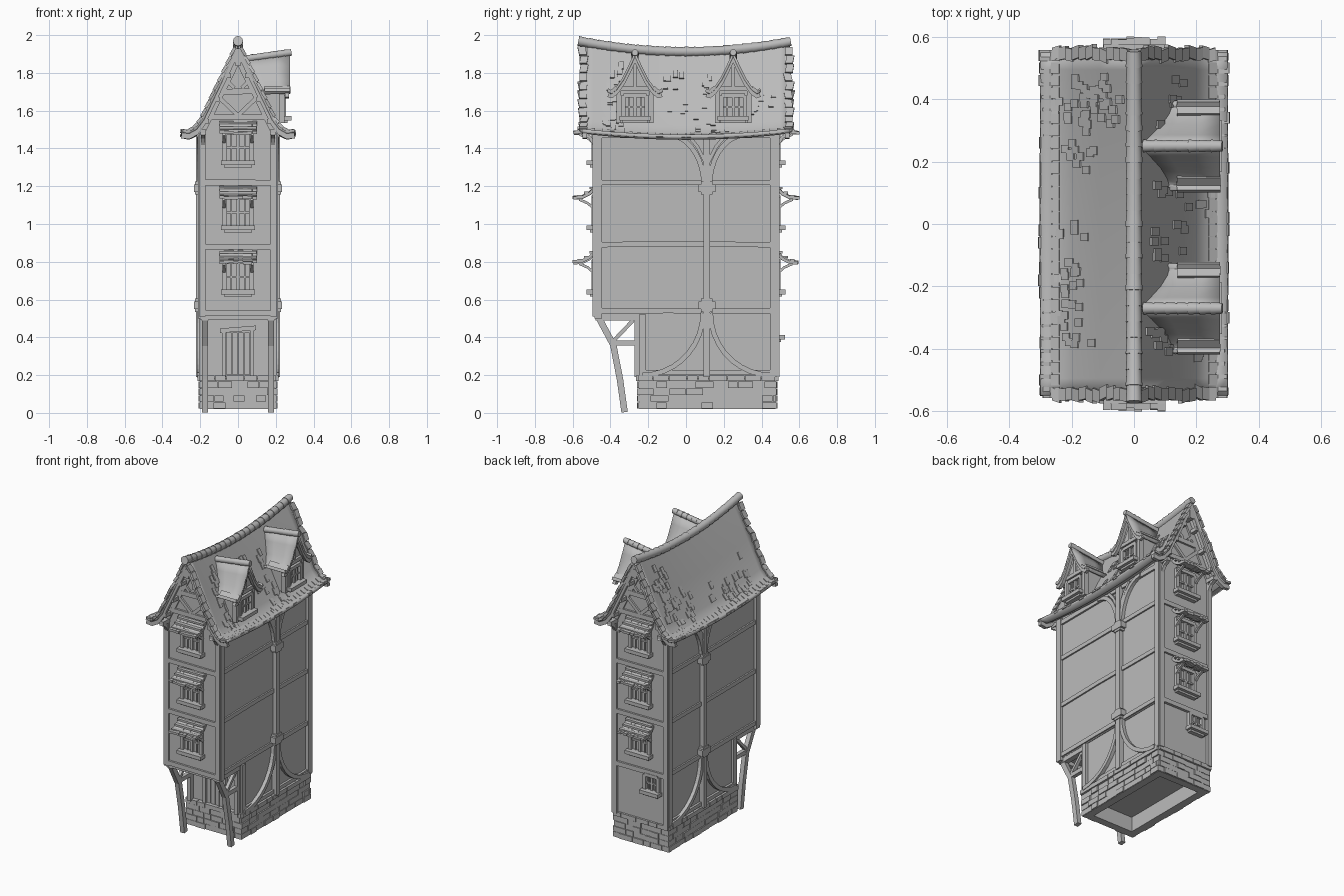
import bpy, bmesh, math, random
from mathutils import Vector, Matrix

random.seed(4)
if "Cube" in bpy.data.objects:
    bpy.data.objects.remove(bpy.data.objects["Cube"])

grey = bpy.data.materials.new("plain grey")
grey.use_nodes = True
shade = (0.5, 0.5, 0.5, 1)
grey.diffuse_color = shade
grey.node_tree.nodes["Principled BSDF"].inputs["Base Color"].default_value = shade

X, Y, Z = Vector((1, 0, 0)), Vector((0, 1, 0)), Vector((0, 0, 1))
SIDES = (1, -1)


def jitter(amount):
    return random.uniform(-amount, amount)


def finish(name, bm, smooth=False, thickness=0):
    bmesh.ops.recalc_face_normals(bm, faces=bm.faces)
    mesh = bpy.data.meshes.new(name)
    bm.to_mesh(mesh)
    bm.free()
    mesh.materials.append(grey)
    obj = bpy.data.objects.new(name, mesh)
    bpy.context.collection.objects.link(obj)
    if thickness:
        solid = obj.modifiers.new("thickness", 'SOLIDIFY')
        solid.thickness, solid.offset = thickness, 0
    if smooth:
        bpy.ops.object.select_all(action='DESELECT')
        obj.select_set(True)
        bpy.context.view_layer.objects.active = obj
        bpy.ops.object.shade_smooth_by_angle(angle=math.radians(35))
    return obj


def box(bm, lo, hi):
    lo, hi = Vector(lo), Vector(hi)
    size = Matrix.Diagonal([abs(c) for c in hi - lo]).to_4x4()
    bmesh.ops.create_cube(bm, size=1, matrix=Matrix.Translation((lo + hi) / 2) @ size)


def beam(bm, points, axis, width, depth):
    """Rectangular bar along points; depth lies along axis."""
    pts = [Vector(p) for p in points]
    rings = []
    for i, p in enumerate(pts):
        tangent = pts[min(i + 1, len(pts) - 1)] - pts[max(i - 1, 0)]
        n = tangent.cross(axis).normalized() * width / 2
        d = axis * depth / 2
        rings.append([bm.verts.new(p + c) for c in (n + d, n - d, -n - d, d - n)])
    for a, b in zip(rings, rings[1:]):
        for k in range(4):
            bm.faces.new((a[k], a[k - 1], b[k - 1], b[k]))
    bm.faces.new(rings[0])
    bm.faces.new(rings[-1])


def prism(bm, outline, direction):
    verts = [bm.verts.new(p) for p in outline]
    face = bm.faces.new(verts)
    new = bmesh.ops.extrude_face_region(bm, geom=[face])["geom"]
    bmesh.ops.translate(bm, vec=direction, verts=[v for v in new if isinstance(v, bmesh.types.BMVert)])
    if not face.is_valid:
        bm.faces.new(verts)


def sheet(bm, rows):
    grid = [[bm.verts.new(p) for p in row] for row in rows]
    for a, b in zip(grid, grid[1:]):
        for k in range(len(a) - 1):
            bm.faces.new((a[k], a[k + 1], b[k + 1], b[k]))


def ridge_tiles(bm, start, end, count, radius, height):
    """Row of overlapping tapered round tiles; height gives z along the row."""
    for i in range(count):
        p = start.lerp(end, i / count)
        q = start.lerp(end, (i + 1.12) / count) if i < count - 1 else end.copy()
        p.z, q.z = height(p), height(q)
        turn = (q - p).to_track_quat('Z', 'Y').to_matrix().to_4x4()
        bmesh.ops.create_cone(bm, cap_ends=True, segments=12, radius1=radius + jitter(.001),
                              radius2=radius * .85, depth=(q - p).length,
                              matrix=Matrix.Translation((p + q) / 2) @ turn)


# Main roof shape: steep slope, flared eaves, sagging ridge
PROFILE = [(0, 1.955), (.1, 1.745), (.19, 1.555), (.225, 1.51), (.26, 1.49), (.3, 1.495)]


def roof(x, y, lift=0):
    a = abs(x)
    for (p, zp), (q, zq) in zip(PROFILE, PROFILE[1:]):
        if a <= q or q == .3:
            z = zp + (zq - zp) * (a - p) / (q - p)
            break
    sag = (.055 - .08 * a) * (1 - (y / .56) ** 2)
    return Vector((x + math.copysign(lift * .9, x), y, z - sag + lift * .45))


bm = bmesh.new()
xs = [-p[0] for p in PROFILE[:0:-1]] + [p[0] for p in PROFILE]
sheet(bm, [[roof(x, .55 * j / 10) for x in xs] for j in range(-10, 11)])
finish("main_roof", bm, True, .02)

# Loose raised tiles, ragged eaves and ragged gable edges
bm = bmesh.new()
for s in SIDES:
    for cluster in range(16):
        cx, cy = random.uniform(.07, .2), random.uniform(-.48, .48)
        for t in range(5):
            a, y = cx + jitter(.05), cy + jitter(.04)
            beam(bm, [roof(s * a, y, .009), roof(s * (a + .02), y, .012)], Y, .01, .026)
    for i in range(28):
        y = -.54 + i * .04
        beam(bm, [roof(s * a, y, .008) for a in (.23, .26, .292 + jitter(.008))], Y, .014, .036)
    for e in SIDES:
        for i in range(11):
            a = .01 + i * .022
            beam(bm, [roof(s * a, e * (.545 + jitter(.012)), .006),
                      roof(s * (a + .02), e * .545, .01)], Y, .016, .04)
finish("roof_tiles", bm)

bm = bmesh.new()
ridge_tiles(bm, Vector((0, -.57, 0)), Vector((0, .555, 0)), 22, .027, lambda p: roof(0, p.y).z + .012)
finish("ridge_tiles", bm, True)

# Walls: tall jettied upper storeys over a shorter ground floor
bm = bmesh.new()
outline = [(-.195, .52), (.195, .52), (.195, 1.48), (0, 1.88), (-.195, 1.48)]
prism(bm, [(x, -.48, z) for x, z in outline], Y * .96)
finish("upper_walls", bm)
bm = bmesh.new()
box(bm, (-.19, -.235, .12), (.19, .475, .54))
finish("ground_floor_walls", bm)

# Stone base: hollow ring faced with uneven blocks
bm = bmesh.new()
for s in SIDES:
    box(bm, (s * .15, -.25, .02), (s * .2, .475, .185))
for y in (-.25, .425):
    box(bm, (-.16, y, .02), (.16, y + .05, .185))
for row in range(5):
    z, cap = .022 + row * .037, row == 4
    for s in SIDES:
        for start, stop, along_y in ((-.255, .48, True), (-.205, .205, False)):
            u = start
            while u < stop - .01:
                v = min(u + random.uniform(.05, .1), stop)
                out = .014 if cap else random.choice((.003, .006, .009))
                top = z + (.028 if cap else .034)
                if along_y:
                    box(bm, (s * .17, u, z), (s * (.2 + out), v - .003, top))
                else:
                    face = .475 if s > 0 else -.25
                    box(bm, (u, face - s * .03, z), (v - .003, face + s * out, top))
                u = v
finish("stone_base", bm)

# Timber frame on the long sides, with central post and curved braces
bm = bmesh.new()
for s in SIDES:
    x = s * .197
    for z in (.54, .89, 1.22):
        beam(bm, [(x, -.48, z), (x, -.1, z + jitter(.006)), (x, .48, z)], X, .028, .016)
    beam(bm, [(x, -.48, 1.47), (x, .48, 1.47)], X, .03, .02)
    for y, low in ((-.465, .5), (.465, .19)):
        beam(bm, [(x, y, low), (x, y, 1.5)], X, .038, .028)
    beam(bm, [(x, -.23, .19), (x, -.23, .52)], X, .036, .02)
    beam(bm, [(x, -.23, .215), (x, .47, .215)], X, .024, .016)
    post = s * .205
    beam(bm, [(post, .11, .19), (post, .11, 1.47)], X, .036, .035)
    for z in (.57, 1.19):
        box(bm, (s * .19, .065, z - .02), (s * .232, .155, z + .02))
        box(bm, (s * .19, .08, z - .035), (s * .228, .14, z + .035))
    for m in SIDES:
        arc = [math.radians(a) for a in range(0, 91, 10)]
        beam(bm, [(post, .11 + m * (.34 - .32 * math.cos(a)), .53 - .33 * math.sin(a)) for a in arc],
             X, .026, .024)
        beam(bm, [(post, .11 + m * (.2 - .185 * math.cos(a)), 1.2 + .27 * math.sin(a)) for a in arc],
             X, .026, .024)
        beam(bm, [(post, .11 + m * .01, 1.33), (post, .11 + m * .05, 1.41), (post, .11 + m * .1, 1.47)],
             X, .018, .02)
finish("side_timbers", bm)

# Gable-end timbers, bargeboards and purlin ends
bm = bmesh.new()
for e in SIDES:
    y = e * .482
    for z, half in ((.53, .2), (.88, .2), (1.22, .2), (1.565, .16), (1.7, .09)):
        beam(bm, [(-half, y, z), (half, y, z + jitter(.004))], Y, .03, .022)
    for s in SIDES:
        low = .51 if e < 0 else .19
        beam(bm, [(s * .19, y, low), (s * .19, y, 1.5)], Y, .034, .024)
        beam(bm, [(0, y, 1.575), (s * .1, y, 1.67)], Y, .022, .02)
        beam(bm, [(s * .19, y, 1.49), (0, y, 1.875)], Y, .035, .02)
        beam(bm, [(s * .02, y, 1.72), (s * .06, y, 1.76)], Y, .02, .02)
        board = [roof(s * p[0], e * .535) - Z * .022 for p in PROFILE]
        beam(bm, board, Y, .032, .024)
        for a in (.05, .11, .165):
            p = roof(s * a, e * .5) - Z * .055
            box(bm, p - Vector((.012, .045, .012)), p + Vector((.012, .045, .012)))
        box(bm, (s * .17, e * .47, 1.475), (s * .2, e * .55, 1.5))
        beam(bm, [(s * .185, e * .485, 1.42), (s * .185, e * .51, 1.46), (s * .185, e * .55, 1.48)],
             X, .018, .022)
    box(bm, (-.016, e * .48, 1.84), (.016, e * .55, 1.9))
finish("gable_timbers", bm)


def window(bm, normal, across, centre, half, low, high):
    """Framed casement on a wall; centre sits on the wall surface."""
    def bar(u, v, w, d):
        beam(bm, [centre + across * u[0] + Z * u[1], centre + across * v[0] + Z * v[1]], normal, w, d)
    for s in SIDES:
        bar((s * half, low), (s * half, high), .022, .036)
        bar((s * half * .5, low), (s * half * .5, high), .008, .014)
    bar((-half, high), (half, high), .022, .036)
    bar((0, low), (0, high), .014, .022)
    mid = (low + high) / 2
    bar((-half, mid), (half, mid), .01, .018)
    bar((-half - .02, low), (half + .02, low), .024, .09)
    bar((-half - .005, low - .018), (half + .005, low - .018), .014, .05)


# Windows with tiled awnings on both gable ends
frames, awnings = bmesh.new(), bmesh.new()
for e in SIDES:
    for base in (.64, .98, 1.325):
        window(frames, Y, X, Vector((0, e * .482, base)), .07, 0, .16)
        for s in SIDES:
            beam(frames, [(s * .075, e * .485, base + .1), (s * .075, e * .52, base + .13),
                          (s * .075, e * .565, base + .15)], X, .014, .016)
        for i in range(8):
            x = -.087 + i * .025
            drop = jitter(.005)
            curve = [(.48, .212), (.51, .18), (.55, .16), (.595 + jitter(.006), .157)]
            beam(awnings, [(x, e * y, base + z + drop) for y, z in curve], X, .016, .0245)
        for y, z in ((.485, .21), (.515, .185), (.55, .168)):
            box(awnings, (-.098, e * y, base + z - .006), (.098, e * (y + .025), base + z + .006))
window(frames, Y, X, Vector((-.085, .478, .4)), .05, 0, .11)
finish("gable_windows", frames)
finish("window_awnings", awnings)

# Front door
bm = bmesh.new()
for s in SIDES:
    beam(bm, [(s * .075, -.24, .19), (s * .075, -.24, .44)], Y, .022, .03)
    beam(bm, [(s * .18, -.238, .19), (s * .18, -.238, .52)], Y, .03, .03)
beam(bm, [(-.095, -.24, .435), (.095, -.24, .45)], Y, .024, .04)
for i in range(4):
    box(bm, (-.062 + i * .032, -.243, .2), (-.034 + i * .032, -.23, .425))
finish("front_door", bm)

# Bent porch legs carrying the overhang
bm = bmesh.new()
for s in SIDES:
    x = s * .175
    beam(bm, [(x, -.325, .004), (x, -.35, .18), (x, -.385, .36), (x, -.465, .51)], X, .034, .03)
    beam(bm, [(x, -.385, .37), (x, -.24, .37)], X, .028, .026)
    beam(bm, [(x, -.385, .38), (x, -.28, .49)], X, .02, .022)
    beam(bm, [(x, -.26, .19), (x, -.26, .51)], X, .026, .026)
    beam(bm, [(x, -.48, .505), (x, -.22, .505)], X, .03, .036)
beam(bm, [(-.2, -.465, .51), (.2, -.465, .51)], Y, .03, .03)
finish("porch_legs", bm)

# Two dormers on one slope
walls, trim, tops, caps = [bmesh.new() for _ in range(4)]
EAVE = [(0, 1.9), (.03, 1.835), (.065, 1.765), (.1, 1.715), (.125, 1.695), (.142, 1.702)]
for c in (-.27, .25):
    outline = [(-.085, 1.535), (.085, 1.535), (.085, 1.715), (0, 1.86), (-.085, 1.715)]
    prism(walls, [(.09, c + y, z) for y, z in outline], X * .145)
    window(trim, X, Y, Vector((.237, c, 1.56)), .062, 0, .12)
    beam(trim, [(.237, c - .09, 1.715), (.237, c + .09, 1.715)], X, .024, .03)
    beam(trim, [(.237, c, 1.715), (.237, c, 1.86)], X, .018, .022)
    for s in SIDES:
        beam(trim, [(.232, c + s * .085, 1.535), (.232, c + s * .085, 1.715)], X, .024, .03)
        beam(trim, [(.26, c + s * y, z - .018) for y, z in EAVE], X, .024, .022)
        rows = []
        for y, z in EAVE:
            back = max(.02, (1.9 - z) / 2.1)
            rows.append([(back + (.275 - back) * t, c + s * y, z - .03 * (1 - t) * (1 - y / .142))
                         for t in (0, .35, .7, 1)])
        sheet(tops, rows)
        for i in range(7):
            x = .15 + i * .019
            beam(tops, [(x, c + s * y, z + .006) for y, z in EAVE[3:]], X, .012, .016 + jitter(.002))
    ridge_tiles(caps, Vector((.03, c, 0)), Vector((.283, c, 0)), 7, .02,
                lambda p: 1.873 + .14 * (p.x - .03))
finish("dormer_walls", walls)
finish("dormer_trim", trim)
finish("dormer_roofs", tops, True, .012)
finish("dormer_ridge_tiles", caps, True)
